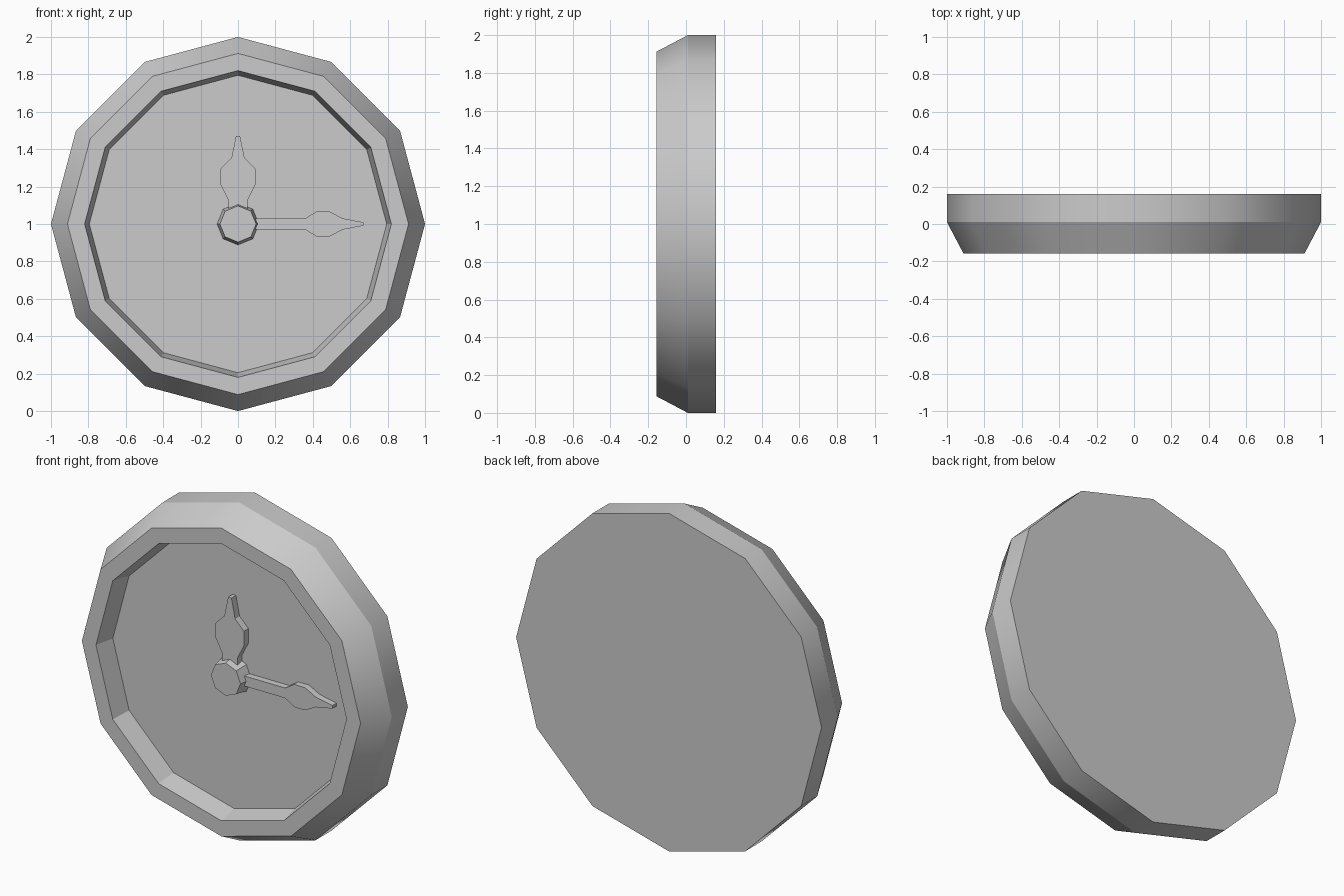
import bpy, bmesh
from math import sin, cos, tau

if "Cube" in bpy.data.objects:
    bpy.data.objects.remove(bpy.data.objects["Cube"])


def new_object(name, bm):
    bmesh.ops.recalc_face_normals(bm, faces=bm.faces)
    mesh = bpy.data.meshes.new(name)
    bm.to_mesh(mesh)
    bm.free()
    obj = bpy.data.objects.new(name, mesh)
    bpy.context.collection.objects.link(obj)
    return obj


def turned(name, profile, sides, smooth_bands=()):
    """Solid turned around the y axis at z = 1 from (radius, y) points, capped at both ends."""
    bm = bmesh.new()
    rings = [[bm.verts.new((r * cos(tau * i / sides), y, 1 + r * sin(tau * i / sides)))
              for i in range(sides)] for r, y in profile]
    for band, (a, b) in enumerate(zip(rings, rings[1:])):
        for i in range(sides):
            j = (i + 1) % sides
            face = bm.faces.new((a[i], a[j], b[j], b[i]))
            face.smooth = band in smooth_bands
    bm.faces.new(rings[0])
    bm.faces.new(rings[-1])
    # Keep the creases between bands crisp
    for ring in rings:
        for i in range(sides):
            bm.edges.get((ring[i], ring[(i + 1) % sides])).smooth = False
    return new_object(name, bm)


def hand(name, half_outline, front, back, horizontal=False):
    """Flat clock hand mirrored from (distance, half width) points."""
    outline = half_outline + [(d, -w) for d, w in reversed(half_outline)]
    bm = bmesh.new()
    face = bm.faces.new([bm.verts.new((d, front, 1 + w) if horizontal else (w, front, 1 + d))
                         for d, w in outline])
    out = bmesh.ops.extrude_face_region(bm, geom=[face])
    moved = [v for v in out["geom"] if isinstance(v, bmesh.types.BMVert)]
    bmesh.ops.translate(bm, verts=moved, vec=(0, back - front, 0))
    return new_object(name, bm)


FLOOR = -0.035

# Case: back, outer wall, bevel, front rim and recessed dial
turned("clock_case", [(1, 0.16), (1, 0.01), (0.912, -0.157), (0.82, -0.157), (0.795, FLOOR)],
       12, smooth_bands=(0, 1))

# Centre hub
turned("hub", [(0.112, FLOOR + 0.005), (0.112, FLOOR), (0.097, -0.115)], 8)

# Hands
hand("hour_hand", [(0.06, 0.05), (0.125, 0.05), (0.21, 0.093), (0.295, 0.093),
                   (0.353, 0.035), (0.47, 0.011)], -0.077, FLOOR + 0.005)
hand("minute_hand", [(0.06, 0.03), (0.36, 0.03), (0.42, 0.067), (0.49, 0.067),
                     (0.56, 0.03), (0.67, 0.009)], -0.074, FLOOR + 0.005, horizontal=True)
